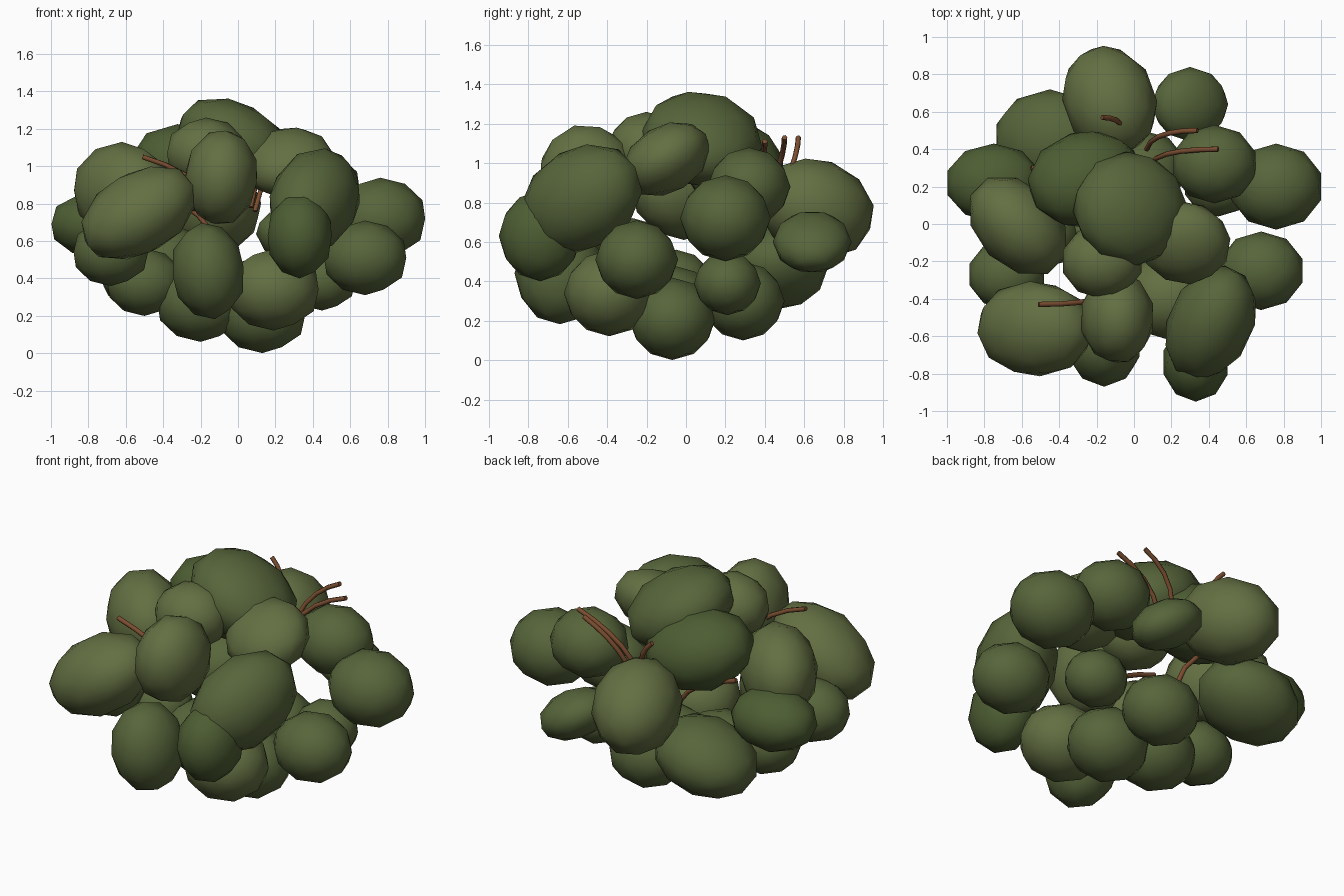
import bpy
from math import radians

if "Cube" in bpy.data.objects:
    bpy.data.objects.remove(bpy.data.objects["Cube"])


def material(name, rgb):
    m = bpy.data.materials.new(name)
    m.diffuse_color = (*rgb, 1)
    m.use_nodes = True
    m.node_tree.nodes["Principled BSDF"].inputs["Base Color"].default_value = m.diffuse_color
    return m


leaf_light = material("leaf_light", (0.125, 0.16, 0.055))
leaf_mid = material("leaf_mid", (0.095, 0.13, 0.043))
leaf_dark = material("leaf_dark", (0.075, 0.11, 0.033))
bark = material("bark", (0.20, 0.075, 0.03))


def clump(name, mat, centre, radii, tilt=(0, 0, 0)):
    """One faceted, smooth-shaded leaf mass."""
    bpy.ops.mesh.primitive_ico_sphere_add(
        subdivisions=2, radius=1, location=centre,
        rotation=[radians(a) for a in tilt])
    ob = bpy.context.object
    ob.name = name
    ob.scale = radii
    bpy.ops.object.shade_smooth()
    ob.data.materials.append(mat)


# ordinary clumps: x, y, z, size; all share one slightly flattened shape
round_clumps = {
    leaf_light: [(-.17, -.2, 1.07, .2), (.19, -.39, .34, .23)],
    leaf_mid: [(.43, .32, .88, .21), (.76, .2, .72, .23),
               (.68, -.25, .51, .21), (.45, .21, .39, .17),
               (-.68, -.27, .54, .19), (-.5, -.05, .38, .19),
               (-.2, -.06, .27, .22), (.13, -.07, .21, .22),
               (.05, .29, .3, .21)],
}
for mat, items in round_clumps.items():
    for x, y, z, r in items:
        clump("leaf_clump", mat, (x, y, z), (r * 1.1, r, r * 0.95))

# leaning clumps: centre, radii, tilt in degrees
clump("crown_clump", leaf_mid, (-.02, .08, 1.12), (.33, .31, .22), (-8, 28, 0))
clump("crown_left_clump", leaf_dark, (-.26, .24, .99), (.32, .26, .23), (-10, 15, 15))
clump("crown_right_clump", leaf_light, (.27, -.1, 1.02), (.25, .24, .17), (32, 0, -10))
clump("back_clump", leaf_light, (-.13, .66, .77), (.25, .31, .25), (-20, 0, 20))
clump("back_low_clump", leaf_mid, (-.45, .45, .47), (.31, .27, .21), (0, -15, 0))
clump("back_right_clump", leaf_mid, (.3, .64, .6), (.22, .2, .14), (0, 28, 0))
clump("left_clump", leaf_light, (-.62, -.01, .87), (.31, .22, .26), (0, 0, -45))
clump("far_left_clump", leaf_dark, (-.75, .22, .69), (.26, .21, .18))
clump("front_right_clump", leaf_mid, (.41, -.53, .82), (.23, .34, .26), (28, 0, -25))
clump("front_right_low_clump", leaf_dark, (.33, -.74, .63), (.18, .21, .23))
clump("front_left_clump", leaf_light, (-.53, -.56, .75), (.34, .26, .22), (12, -30, 0))
clump("front_upper_clump", leaf_light, (-.09, -.5, .94), (.2, .25, .26), (15, 5, 0))
clump("front_lower_clump", leaf_mid, (-.16, -.64, .44), (.2, .23, .26), (0, -8, 0))

# thin twigs arching out from the heart of the bush to these tips
tips = [(.34, .5, 1.13), (.45, .4, 1.11), (-.17, .57, 1.13),
        (-.51, -.43, 1.05), (-.55, .3, .9)]
for tx, ty, tz in tips:
    cu = bpy.data.curves.new("twig", "CURVE")
    cu.dimensions = "3D"
    cu.bevel_depth = 0.014
    cu.bevel_resolution = 1
    cu.resolution_u = 5
    cu.use_fill_caps = True
    sp = cu.splines.new("BEZIER")
    sp.bezier_points.add(1)
    root, tip = sp.bezier_points
    root.co = (tx * 0.2, ty * 0.8, tz - 0.35)
    tip.co = (tx, ty, tz)
    root.handle_right = (tx * 0.25, ty * 0.95, tz - 0.16)
    tip.handle_left = (tx * 0.6, ty, tz - 0.06)
    root.handle_left, tip.handle_right = root.co, tip.co
    cu.materials.append(bark)
    bpy.context.collection.objects.link(bpy.data.objects.new("twig", cu))
